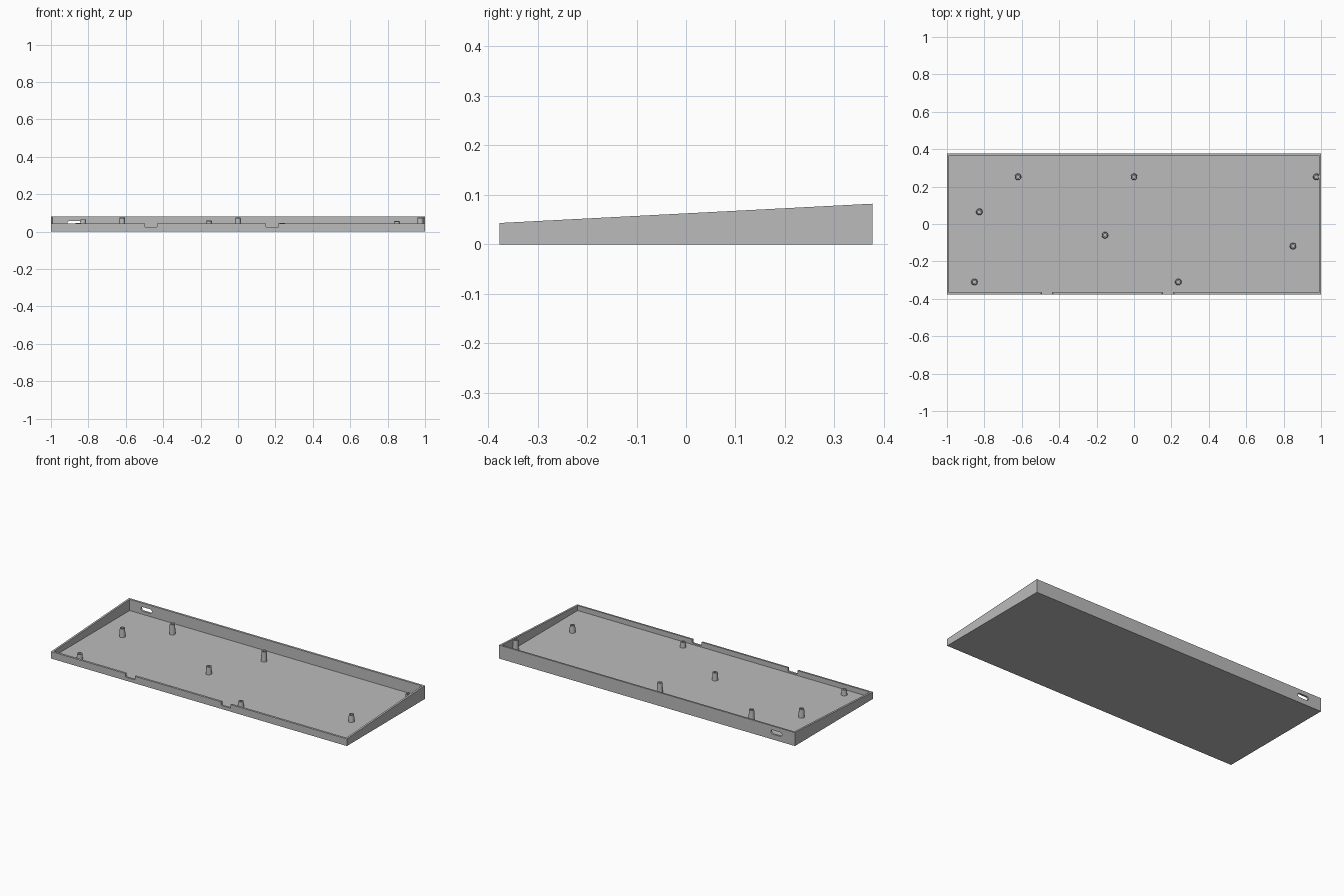
import bpy, bmesh
from math import cos, sin, pi, tau

if "Cube" in bpy.data.objects:
    bpy.data.objects.remove(bpy.data.objects["Cube"], do_unlink=True)

HALF_X, HALF_Y = 1.0, 0.377
FRONT_H, BACK_H = 0.043, 0.082
WALL, FLOOR = 0.012, 0.013
SLOPE = (BACK_H - FRONT_H) / (2 * HALF_Y)

grey = bpy.data.materials.new("plain grey")
grey.use_nodes = True
grey.diffuse_color = (0.5, 0.5, 0.5, 1)
grey.node_tree.nodes["Principled BSDF"].inputs["Base Color"].default_value = (0.5, 0.5, 0.5, 1)


def rim(y):
    """Height of the sloping rim at depth y."""
    return FRONT_H + (y + HALF_Y) * SLOPE


def finish(name, bm):
    bmesh.ops.recalc_face_normals(bm, faces=bm.faces)
    mesh = bpy.data.meshes.new(name)
    bm.to_mesh(mesh)
    bm.free()
    mesh.materials.append(grey)
    obj = bpy.data.objects.new(name, mesh)
    bpy.context.collection.objects.link(obj)
    return obj


def prism(name, profile, shift):
    """Extrude a closed profile along the vector shift."""
    bm = bmesh.new()
    face = bm.faces.new([bm.verts.new(p) for p in profile])
    new = bmesh.ops.extrude_face_region(bm, geom=[face])["geom"]
    bmesh.ops.translate(bm, vec=shift, verts=[v for v in new if isinstance(v, bmesh.types.BMVert)])
    return finish(name, bm)


def cut(target, cutter):
    cutter.hide_render = True
    mod = target.modifiers.new("cut", "BOOLEAN")
    mod.operation, mod.solver, mod.object = "DIFFERENCE", "EXACT", cutter
    bpy.context.view_layer.objects.active = target
    bpy.ops.object.modifier_apply(modifier=mod.name)
    bpy.data.objects.remove(cutter, do_unlink=True)


# Wedge-shaped tray, hollowed from above
side = [(-HALF_X, -HALF_Y, 0), (-HALF_X, HALF_Y, 0),
        (-HALF_X, HALF_Y, BACK_H), (-HALF_X, -HALF_Y, FRONT_H)]
tray = prism("tray", side, (2 * HALF_X, 0, 0))
ix, iy = HALF_X - WALL, HALF_Y - WALL
cut(tray, prism("cavity", [(-ix, -iy, FLOOR), (ix, -iy, FLOOR), (ix, iy, FLOOR), (-ix, iy, FLOOR)],
                (0, 0, 0.2)))

# Two notches with softened lower corners in the front wall
for x in (-0.465, 0.182):
    w, low, r = 0.032, 0.021, 0.006
    half = [(w, 0.1), (w, low + r), (w - 0.3 * r, low + 0.3 * r), (w - r, low)]
    pts = half + [(-a, z) for a, z in reversed(half)]
    cut(tray, prism("notch", [(x + a, -HALF_Y - 0.01, z) for a, z in pts], (0, WALL + 0.02, 0)))

# Round-ended port slot in the back wall
r, reach, n = 0.0125, 0.025, 10
slot = []
for sign in (1, -1):
    for i in range(n + 1):
        a = -pi / 2 + pi * i / n
        slot.append((-0.875 + sign * (reach + r * cos(a)), HALF_Y - WALL - 0.01, 0.045 + sign * r * sin(a)))
cut(tray, prism("port", slot, (0, WALL + 0.02, 0)))


# Hollow tapered screw posts whose tops follow the rim
def post(name, x, y, sides=24):
    bm = bmesh.new()
    rings = []
    for radius, top in ((0.0175, False), (0.0145, True), (0.008, True), (0.008, False)):
        ring = []
        for i in range(sides):
            px, py = x + radius * cos(tau * i / sides), y + radius * sin(tau * i / sides)
            ring.append(bm.verts.new((px, py, rim(py) - 0.001 if top else FLOOR - 0.001)))
        rings.append(ring)
    for a, b in zip(rings, rings[1:] + rings[:1]):
        for i in range(sides):
            j = (i + 1) % sides
            bm.faces.new((a[i], a[j], b[j], b[i]))
    obj = finish(name, bm)
    bpy.ops.object.select_all(action="DESELECT")
    obj.select_set(True)
    bpy.context.view_layer.objects.active = obj
    bpy.ops.object.shade_smooth_by_angle()


spots = [(-0.62, 0.252), (0, 0.252), (0.975, 0.252), (-0.827, 0.065),
         (-0.155, -0.06), (0.85, -0.118), (-0.853, -0.31), (0.237, -0.31)]
for k, (x, y) in enumerate(spots, 1):
    post(f"screw_post_{k}", x, y)
